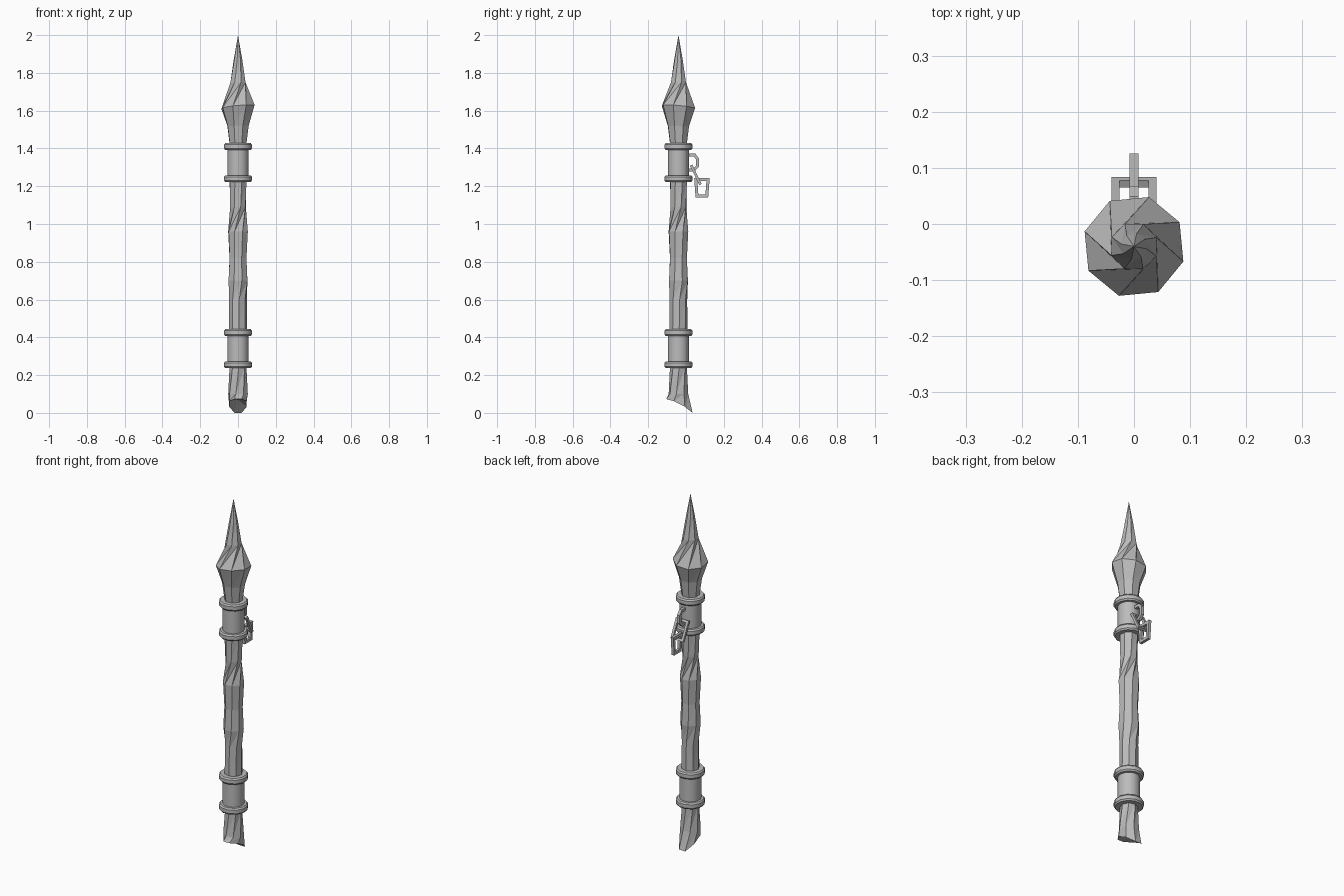
import bpy, bmesh, math
from mathutils import Vector

if "Cube" in bpy.data.objects:
    bpy.data.objects.remove(bpy.data.objects["Cube"], do_unlink=True)

grey = bpy.data.materials.new("stone grey")
grey.use_nodes = True
GREY = (0.5, 0.5, 0.5, 1.0)
grey.diffuse_color = GREY
grey.node_tree.nodes["Principled BSDF"].inputs["Base Color"].default_value = GREY

AXIS_Y = -0.04
SIDES = 8


def finish(name, bm, smooth=False):
    bmesh.ops.recalc_face_normals(bm, faces=bm.faces[:])
    mesh = bpy.data.meshes.new(name)
    bm.to_mesh(mesh)
    bm.free()
    mesh.materials.append(grey)
    obj = bpy.data.objects.new(name, mesh)
    bpy.context.collection.objects.link(obj)
    if smooth:
        bpy.ops.object.select_all(action='DESELECT')
        obj.select_set(True)
        bpy.context.view_layer.objects.active = obj
        bpy.ops.object.shade_smooth_by_angle(angle=math.radians(35))
    return obj


def twisted_ring(bm, z, r, turn, tilt=0.0):
    ring = []
    for i in range(SIDES):
        a = math.radians(turn) + math.tau * i / SIDES
        x, y = r * math.cos(a), r * math.sin(a)
        ring.append(bm.verts.new((x, y + AXIS_Y, z + tilt * (x - y))))
    return ring


def bridge(bm, low, high):
    # triangles lean with the twist so the creases stay sharp
    for i in range(SIDES):
        j = (i + 1) % SIDES
        bm.faces.new((low[i], low[j], high[j]))
        bm.faces.new((low[i], high[j], high[i]))


# Carved shaft: height, radius, turn in degrees, rim tilt
bm = bmesh.new()
sections = [
    (0.10, 0.053, -12, 0), (0.24, 0.045, 5, 0), (0.45, 0.047, 5, 0),
    (0.60, 0.047, 8, 0), (0.70, 0.054, 22, 0), (0.82, 0.048, 24, 0),
    (0.96, 0.055, 26, 0), (1.09, 0.044, 64, 0), (1.23, 0.048, 70, 0),
    (1.43, 0.048, 70, 0), (1.52, 0.060, 70, 0), (1.62, 0.092, 73, 0.09),
    (1.75, 0.043, 112, 0), (1.87, 0.023, 124, 0),
]
rings = [twisted_ring(bm, *s) for s in sections]
# slanted, flared cut at the foot
foot = twisted_ring(bm, 0.0, 0.05, -22.5)
for v in foot:
    dy = (v.co.y - AXIS_Y) / 0.0462
    v.co.y = -0.035 + 0.07 * dy
    v.co.z = 0.055 - 0.055 * dy if dy > 0 else 0.055 - 0.018 * dy
rings.insert(0, foot)
for low, high in zip(rings, rings[1:]):
    bridge(bm, low, high)
tip = bm.verts.new((0, AXIS_Y, 2.0))
hollow = bm.verts.new((0, -0.035, 0.07))
for i in range(SIDES):
    j = (i + 1) % SIDES
    bm.faces.new((rings[-1][i], rings[-1][j], tip))
    bm.faces.new((foot[j], foot[i], hollow))
finish("carved_shaft", bm)


def lathe(name, profile, sides):
    bm = bmesh.new()
    loops = []
    for r, z in profile:
        loops.append([bm.verts.new((r * math.cos(math.tau * (i + .5) / sides),
                                    r * math.sin(math.tau * (i + .5) / sides) + AXIS_Y, z))
                      for i in range(sides)])
    for a, b in zip(loops, loops[1:]):
        for i in range(sides):
            j = (i + 1) % sides
            bm.faces.new((a[i], a[j], b[j], b[i]))
    bm.faces.new(loops[0])
    bm.faces.new(loops[-1])
    return finish(name, bm, True)


# Metal collars, each a sleeve between two chamfered bands
for label, base in (("lower", 0.255), ("upper", 1.24)):
    lathe(label + "_collar_sleeve", [(0.056, base), (0.056, base + 0.17)], 16)
    for pos, z in (("bottom", base), ("top", base + 0.17)):
        lathe(f"{label}_collar_{pos}_band",
              [(0.056, z - 0.018), (0.070, z - 0.018), (0.076, z - 0.010),
               (0.076, z + 0.010), (0.070, z + 0.018), (0.056, z + 0.018)], 12)


def bar_path(name, points, normal, t, closed):
    """Sweep a square bar of half thickness t along a flat path."""
    bm = bmesh.new()
    pts = [Vector(p) for p in points]
    n, count = Vector(normal).normalized(), len(points)
    loops = []
    for k, p in enumerate(pts):
        before = pts[k - 1] if closed or k > 0 else p
        after = pts[(k + 1) % count] if closed or k < count - 1 else p
        d1 = (p - before).normalized() if p != before else (after - p).normalized()
        d2 = (after - p).normalized() if p != after else d1
        s1, s2 = n.cross(d1), n.cross(d2)
        m = (s1 + s2) / (1 + s1.dot(s2))
        loops.append([bm.verts.new(p + m * a * t + n * b * t)
                      for a, b in ((-1, -1), (1, -1), (1, 1), (-1, 1))])
    for k in range(count if closed else count - 1):
        a, b = loops[k], loops[(k + 1) % count]
        for i in range(4):
            j = (i + 1) % 4
            bm.faces.new((a[i], a[j], b[j], b[i]))
    if not closed:
        bm.faces.new(loops[0])
        bm.faces.new(loops[-1])
    return finish(name, bm)


# Broken chain on the back of the upper collar
bar_path("chain_staple",
         [(0, 0.00, 1.365), (0, 0.045, 1.365), (0, 0.060, 1.345),
          (0, 0.060, 1.305), (0, 0.040, 1.285), (0, 0.00, 1.285)],
         (1, 0, 0), 0.008, False)
bar_path("middle_chain_link",
         [(-0.033, 0.030, 1.305), (0.033, 0.030, 1.305),
          (0.033, 0.074, 1.215), (-0.033, 0.074, 1.215)],
         (0, 0.09, 0.044), 0.007, True)
bar_path("hanging_chain_link",
         [(0, 0.052, 1.236), (0, 0.117, 1.236),
          (0, 0.110, 1.148), (0, 0.058, 1.148)],
         (1, 0, 0), 0.008, True)
